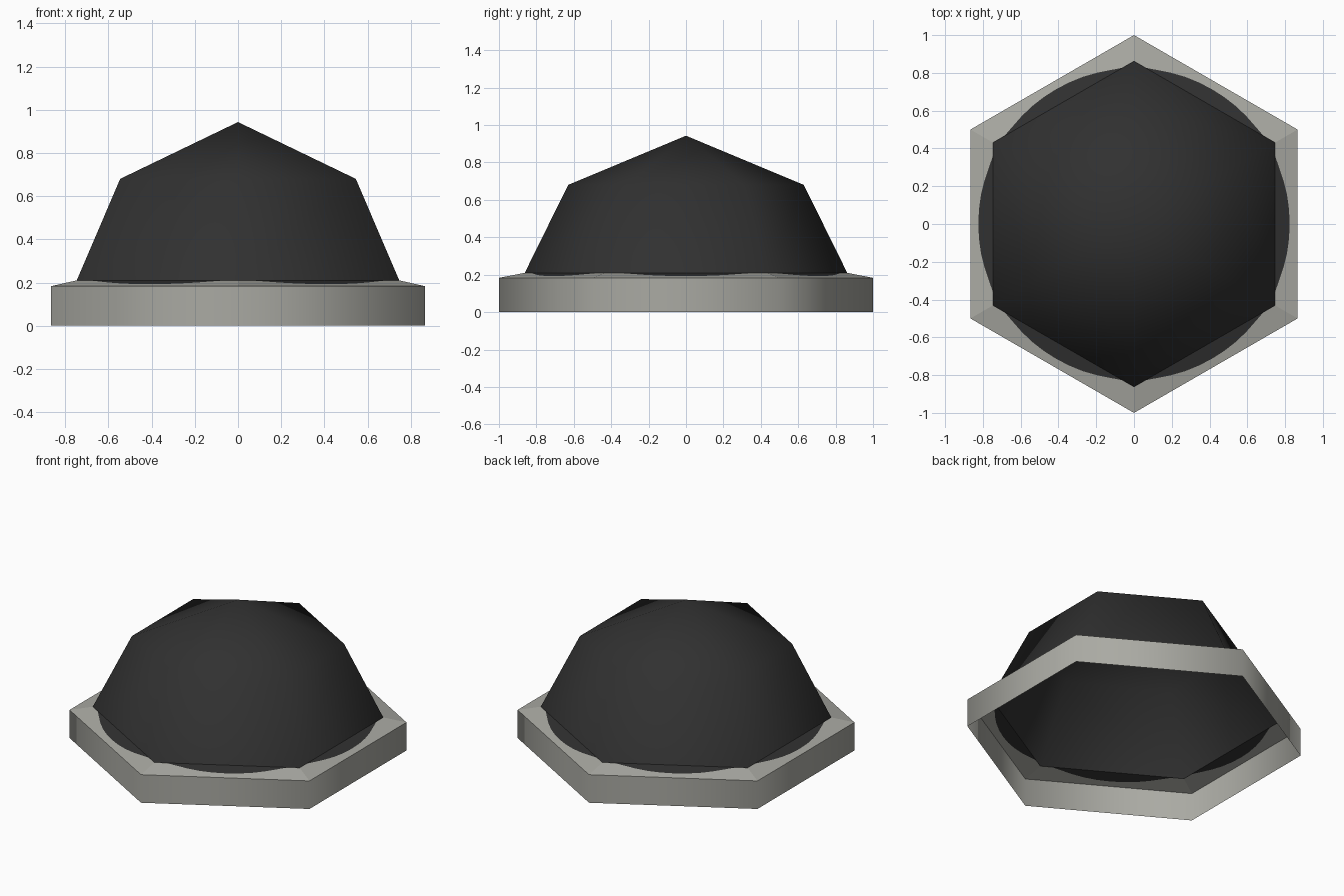
import bpy, math
from mathutils import Vector

if "Cube" in bpy.data.objects:
    bpy.data.objects.remove(bpy.data.objects["Cube"])

SIDES = 6
STEPS = 12            # columns across each sloping ledge panel


def material(name, rgb):
    m = bpy.data.materials.new(name)
    m.diffuse_color = (*rgb, 1.0)
    m.use_nodes = True
    m.node_tree.nodes["Principled BSDF"].inputs["Base Color"].default_value = m.diffuse_color
    return m


grey = material("warm grey", (0.40, 0.40, 0.365))
black = material("soft black", (0.030, 0.030, 0.030))


def corner(i, r, z):
    a = math.radians(90 + 360 / SIDES * i)
    return Vector((r * math.cos(a), r * math.sin(a), z))


def build(name, verts, faces, mats, smooth=True, indices=None):
    me = bpy.data.meshes.new(name)
    me.from_pydata([tuple(v) for v in verts], [], faces)
    for m in mats:
        me.materials.append(m)
    for k, p in enumerate(me.polygons):
        p.use_smooth = smooth
        if indices:
            p.material_index = indices[k]
    me.update()
    ob = bpy.data.objects.new(name, me)
    bpy.context.collection.objects.link(ob)
    return ob


def hex_shell(name, rings, mat, apex=None):
    """Open six-sided shell through (radius, height) rings, optional tip."""
    verts = [corner(i, r, z) for r, z in rings for i in range(SIDES)]
    faces = []
    for k in range(len(rings) - 1):
        for i in range(SIDES):
            j = (i + 1) % SIDES
            a, b = k * SIDES, (k + 1) * SIDES
            faces.append((a + i, a + j, b + j, b + i))
    if apex is not None:
        verts.append(Vector((0, 0, apex)))
        b = (len(rings) - 1) * SIDES
        faces += [(b + i, b + (i + 1) % SIDES, len(verts) - 1) for i in range(SIDES)]
    return build(name, verts, faces, [mat])


# Upright rim, open underneath
hex_shell("base_rim", [(1.0, 0.0), (1.0, 0.183)], grey)

# Faceted dome, open underneath
hex_shell("dome", [(0.862, 0.21), (0.63, 0.68)], black, apex=0.943)

# Sloping ledge: a round black border inside, grey outside
verts, faces, idx = [], [], []
for i in range(SIDES):
    in0, in1 = corner(i, 0.862, 0.21), corner(i + 1, 0.862, 0.21)
    out0, out1 = corner(i, 1.0, 0.183), corner(i + 1, 1.0, 0.183)
    start = len(verts)
    for s in range(STEPS + 1):
        p, q = in0.lerp(in1, s / STEPS), out0.lerp(out1, s / STEPS)
        # find where this column crosses the round border
        t = 0.0
        while t < 0.9 and p.lerp(q, t).xy.length < 0.824:
            t += 0.01
        verts += [p, p.lerp(q, max(t, 0.005)), q]
    for s in range(STEPS):
        a = start + 3 * s
        for row in (0, 1):
            faces.append((a + row, a + row + 1, a + row + 4, a + row + 3))
            idx.append(row)
build("base_ledge", verts, faces, [black, grey], smooth=False, indices=idx)
